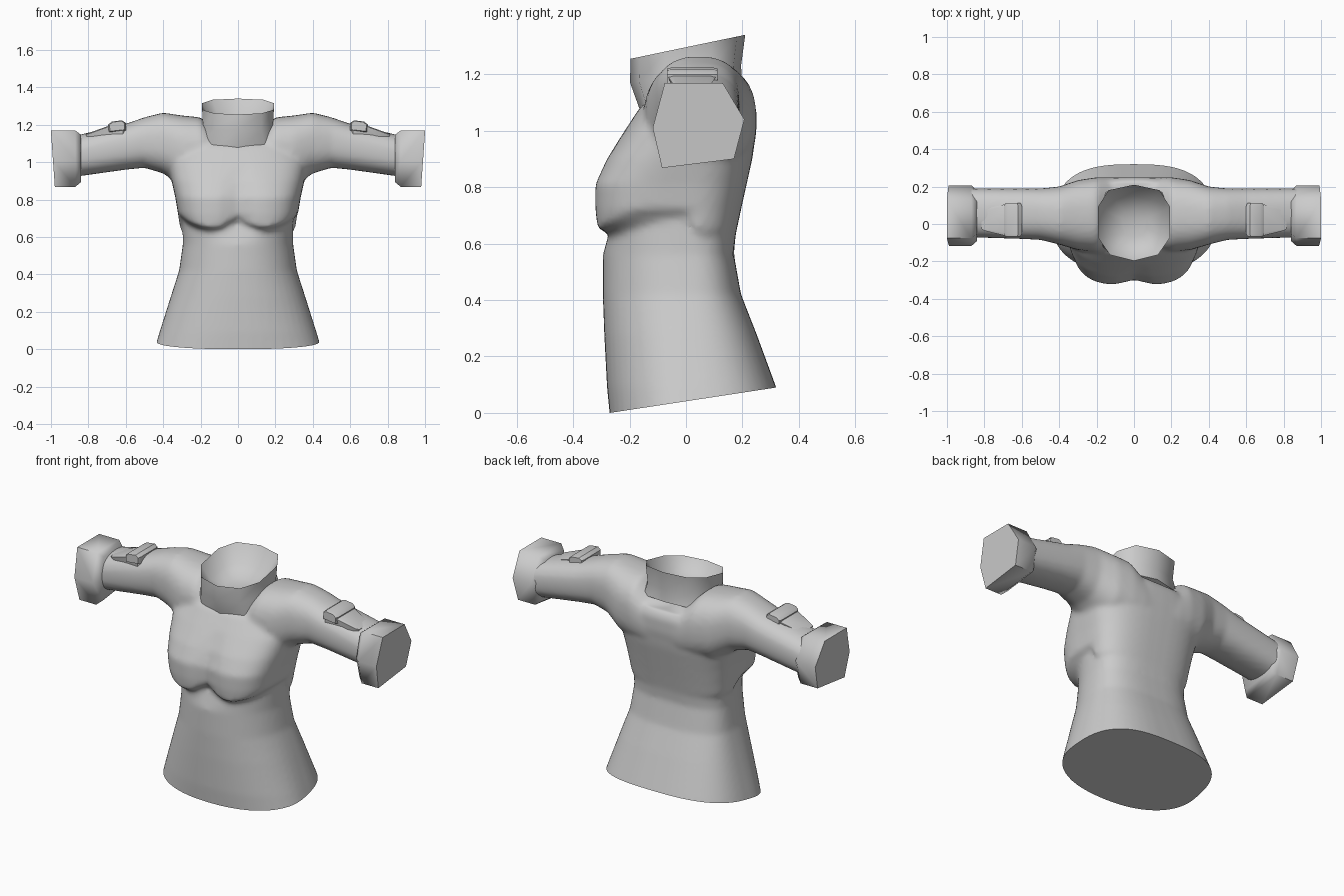
import bpy, bmesh, math
from mathutils import Vector

if "Cube" in bpy.data.objects:
    bpy.data.objects.remove(bpy.data.objects["Cube"])

cloth = bpy.data.materials.new("plain_grey")
cloth.use_nodes = True
cloth.diffuse_color = (0.6, 0.6, 0.6, 1)
cloth.node_tree.nodes["Principled BSDF"].inputs["Base Color"].default_value = (0.6, 0.6, 0.6, 1)


def oval(count, half_w, front, back, n_front=2.5, n_back=2.5):
    """Closed squarish oval: list of (across, depth), starting at the front."""
    points = []
    for i in range(count):
        a = math.tau * i / count
        s, c = math.sin(a), -math.cos(a)
        n, depth = (n_front, -front) if c < 0 else (n_back, back)
        points.append((half_w * math.copysign(abs(s) ** (2 / n), s),
                       depth * math.copysign(abs(c) ** (2 / n), c)))
    return points


def loft(bm, rings):
    """Skin a row of equal rings and close both ends."""
    rows = [[bm.verts.new(p) for p in ring] for ring in rings]
    count = len(rows[0])
    faces = [bm.faces.new(rows[0]), bm.faces.new(rows[-1])]
    for low, high in zip(rows, rows[1:]):
        for i in range(count):
            j = (i + 1) % count
            faces.append(bm.faces.new((low[i], low[j], high[j], high[i])))
    bmesh.ops.recalc_face_normals(bm, faces=faces)


def make(name, bm, angle, mirrored=False):
    mesh = bpy.data.meshes.new(name)
    bm.to_mesh(mesh)
    bm.free()
    obj = bpy.data.objects.new(name, mesh)
    bpy.context.collection.objects.link(obj)
    mesh.materials.append(cloth)
    bpy.ops.object.select_all(action="DESELECT")
    obj.select_set(True)
    bpy.context.view_layer.objects.active = obj
    bpy.ops.object.shade_smooth_by_angle(angle=math.radians(angle))
    if mirrored:
        obj.modifiers.new("Mirror", "MIRROR").use_mirror_merge = False
    return obj


# Torso: height, half width, front, back, front squareness, bust amount
torso = [
    (-.06, .465, -.265, .37, 2.2, 0),
    (.09, .42, -.28, .32, 2.2, 0),
    (.28, .36, -.29, .25, 2.2, 0),
    (.42, .315, -.295, .195, 2.2, 0),
    (.56, .295, -.295, .17, 2.2, 0),
    (.625, .295, -.29, .175, 2.2, .9),
    (.65, .31, -.32, .18, 3.5, 1),
    (.72, .32, -.327, .195, 3.5, .9),
    (.81, .335, -.327, .215, 3.4, .8),
    (.9, .355, -.285, .235, 3, .5),
    (1.0, .37, -.22, .25, 2.6, .1),
    (1.08, .33, -.165, .25, 2.5, 0),
    (1.12, .28, -.12, .23, 2.5, 0),
]
body = bmesh.new()
rings = []
for z, w, front, back, square, bust in torso:
    ring = []
    for x, y in oval(48, w, front, back, square, 2.8):
        lift = 0
        if y < 0:
            cleft = bust * math.exp(-(x / .07) ** 2)
            y += .035 * cleft
            if z < .7:
                lift = .06 * cleft + .07 * bust * (x / w) ** 4
        ring.append((x, y, z + lift))
    rings.append(ring)
loft(body, rings)

# Shoulders and sleeves: one tube running from cuff to cuff
# distance out, front, back, bottom, top
half = [
    (0, -.14, .24, .85, 1.13),
    (.12, -.14, .25, .85, 1.17),
    (.2, -.15, .25, .85, 1.24),
    (.3, -.14, .235, .87, 1.25),
    (.4, -.11, .2, .94, 1.265),
    (.5, -.085, .19, .97, 1.24),
    (.6, -.08, .19, .96, 1.205),
    (.92, -.07, .19, .915, 1.13),
]
stations = [(-s[0],) + s[1:] for s in reversed(half[1:])] + half
rings = []
for x, front, back, low, high in stations:
    mid, height = (front + back) / 2, (high - low) / 2
    depth = (back - front) / 2
    rings.append([(x, mid + y, (low + high) / 2 + u)
                  for u, y in oval(32, height, -depth, depth)])
loft(body, rings)

# Fuse both into one skin, then cut the slanted hem
rough = make("rough_body", body, 60)
fuse = rough.modifiers.new("Fuse", "REMESH")
fuse.mode, fuse.voxel_size = "VOXEL", .014
relax = rough.modifiers.new("Relax", "SMOOTH")
relax.factor, relax.iterations = .5, 6
graph = bpy.context.evaluated_depsgraph_get()
fused = bpy.data.meshes.new_from_object(rough.evaluated_get(graph))
bpy.data.objects.remove(rough)
shirt = bmesh.new()
shirt.from_mesh(fused)
cut = bmesh.ops.bisect_plane(
    shirt, geom=shirt.verts[:] + shirt.edges[:] + shirt.faces[:],
    plane_co=(0, -.27, 0), plane_no=Vector((0, -.09, .59)), clear_inner=True)
rim = [e for e in cut["geom_cut"] if isinstance(e, bmesh.types.BMEdge)]
bmesh.ops.holes_fill(shirt, edges=rim, sides=0)
make("shirt_body", shirt, 50)

# Collar: flared neck with a hollow, tilted opening
# half width, front, back, height at front, height at back
collar_rows = [
    (.23, -.155, .2, 1.05, 1.16),
    (.195, -.198, .195, 1.17, 1.23),
    (.2, -.197, .21, 1.255, 1.34),
    (.15, -.15, .15, 1.19, 1.24),
    (.07, -.07, .07, 1.17, 1.19),
]
rings = []
for w, front, back, z_front, z_back in collar_rows:
    rings.append([(x, y, z_front + (z_back - z_front) * (y - front) / (back - front))
                  for x, y in oval(10, w, front, back, 2.4, 2.8)])
collar = bmesh.new()
loft(collar, rings)
make("collar", collar, 65)

# Cuffs: six-sided flared sleeve ends
hexagon = [(-.075, 1.17), (.13, 1.17), (.207, 1.04),
           (.17, .9), (-.085, .868), (-.118, 1.01)]
cuff = bmesh.new()
rings = []
for x, size, slant in [(.84, .84, 0), (.87, 1, 0), (.99, 1, .07)]:
    rings.append([(x + slant * (z - 1.02), .045 + (y - .045) * size,
                   1.025 + (z - 1.025) * size) for y, z in hexagon])
loft(cuff, rings)
make("cuff", cuff, 65, mirrored=True)


def pouch_part(name, outline, front, back, taper):
    """Side outline drawn through the depth with softened ends."""
    bm = bmesh.new()
    cx = sum(p[0] for p in outline) / len(outline)
    cz = sum(p[1] for p in outline) / len(outline)
    mid = (front + back) / 2
    slices = [(front, .85), (front + .015, 1), (back - .015, 1), (back, .85)]
    rows = []
    for y, size in slices:
        rows.append([(cx + (x - cx) * size,
                      mid + (y - mid) * (1 - taper * (x > .75)),
                      cz + (z - cz) * size) for x, z in outline])
    loft(bm, rows)
    make(name, bm, 40, mirrored=True)


# Upper arm pouches with a raised flap
pouch_part("arm_pouch", [(.6, 1.14), (.79, 1.105), (.815, 1.15),
                         (.69, 1.195), (.6, 1.21)], -.062, .105, .3)
pouch_part("pouch_flap", [(.6, 1.17), (.69, 1.16), (.695, 1.2),
                          (.675, 1.217), (.62, 1.224), (.6, 1.21)], -.068, .112, 0)
